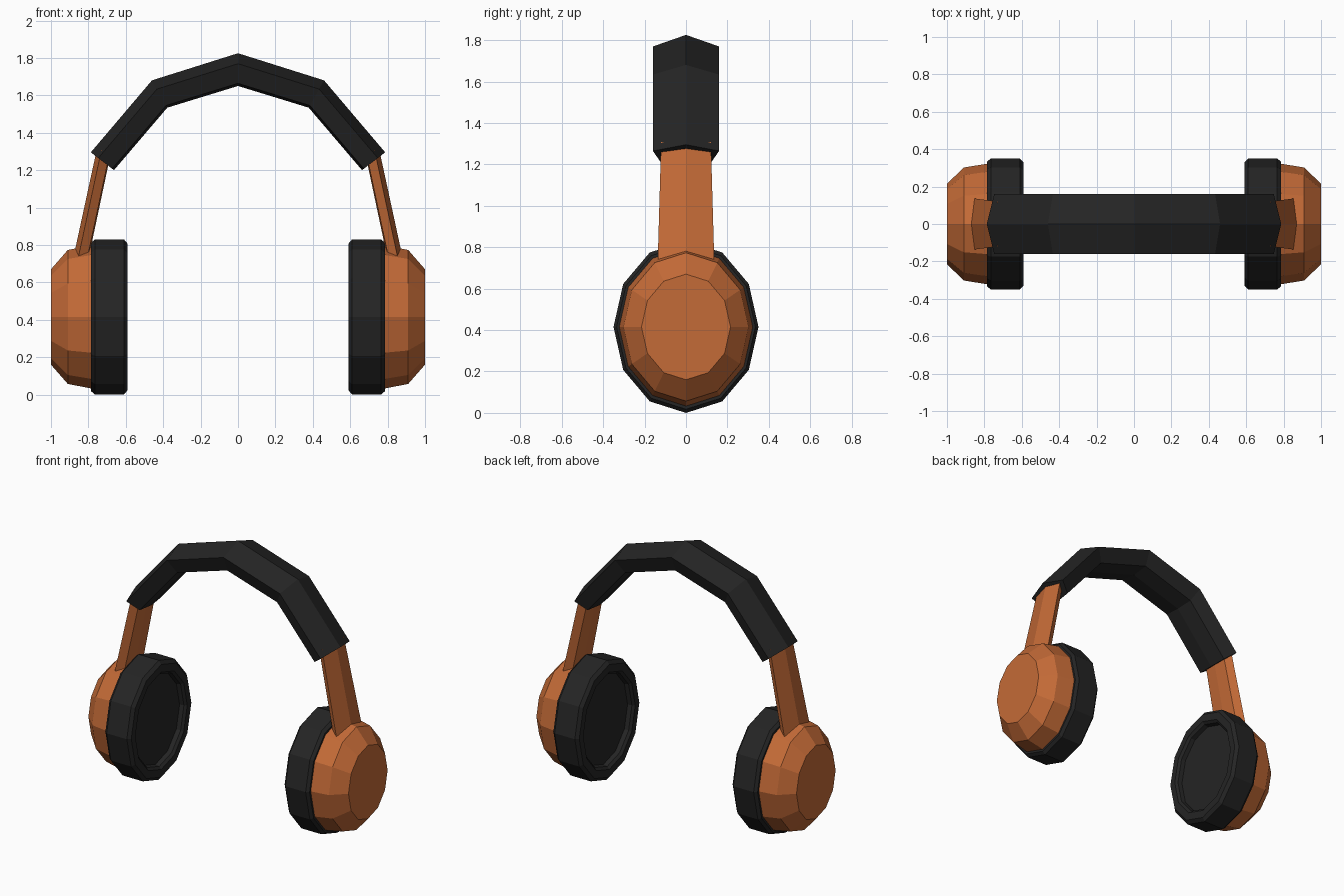
import bpy, bmesh, math

if "Cube" in bpy.data.objects:
    bpy.data.objects.remove(bpy.data.objects["Cube"])

def material(name, color):
    m = bpy.data.materials.new(name)
    m.diffuse_color = (*color, 1)
    m.use_nodes = True
    m.node_tree.nodes["Principled BSDF"].inputs["Base Color"].default_value = m.diffuse_color
    return m

BLACK = material("soft black", (0.018, 0.018, 0.018))
ORANGE = material("copper orange", (0.55, 0.145, 0.038))

def loft(name, rings, mat, mirror=False):
    """Skin a list of equal closed rings, cap both ends, optionally mirror in x."""
    bm = bmesh.new()
    rows = [[bm.verts.new(p) for p in ring] for ring in rings]
    n = len(rows[0])
    for a, b in zip(rows, rows[1:]):
        for i in range(n):
            j = (i + 1) % n
            bm.faces.new((a[i], a[j], b[j], b[i]))
    bm.faces.new(rows[0][::-1])
    bm.faces.new(rows[-1])
    bmesh.ops.recalc_face_normals(bm, faces=bm.faces)
    me = bpy.data.meshes.new(name)
    bm.to_mesh(me)
    bm.free()
    me.materials.append(mat)
    ob = bpy.data.objects.new(name, me)
    bpy.context.collection.objects.link(ob)
    if mirror:
        mod = ob.modifiers.new("Mirror", 'MIRROR')
        mod.use_mirror_merge = False
    return ob

def oval(x, r, sides=12, cz=0.415, stretch=1.186):
    """Upright twelve-sided oval at a given x."""
    return [(x, r * math.cos(2 * math.pi * i / sides),
             cz + r * stretch * math.sin(2 * math.pi * i / sides)) for i in range(sides)]

def section(outer, inner, width):
    """Ridged six-point strap section between an outer and an inner (x, z) point."""
    shape = [(0, 0), (0.32, 1), (0.92, 0.75), (1, 0), (0.92, -0.75), (0.32, -1)]
    return [(outer[0] + t * (inner[0] - outer[0]), w * width,
             outer[1] + t * (inner[1] - outer[1])) for t, w in shape]

# Ear cushions: rim profile with a recessed inner disc
pad = [(0.785, 0.335), (0.765, 0.35), (0.61, 0.35), (0.59, 0.33),
       (0.59, 0.285), (0.605, 0.27), (0.635, 0.265)]
loft("ear_cushion", [oval(x, r) for x, r in pad], BLACK, True)

# Ear cup shells
cup = [(0.75, 0.325), (0.78, 0.323), (0.91, 0.302), (1.0, 0.215)]
loft("ear_cup", [oval(x, r) for x, r in cup], ORANGE, True)

# Slider arms joining cups to band
loft("slider_arm", [section((0.755, 1.31), (0.678, 1.30), 0.12),
                    section((0.884, 0.715), (0.802, 0.715), 0.137)], ORANGE, True)

# Padded headband
half = [((0.46, 1.68), (0.378, 1.534)), ((0.787, 1.295), (0.663, 1.2))]
path = [((-o[0], o[1]), (-i[0], i[1])) for o, i in reversed(half)]
path += [((0, 1.825), (0, 1.65))] + half
loft("headband", [section(o, i, 0.16) for o, i in path], BLACK)
